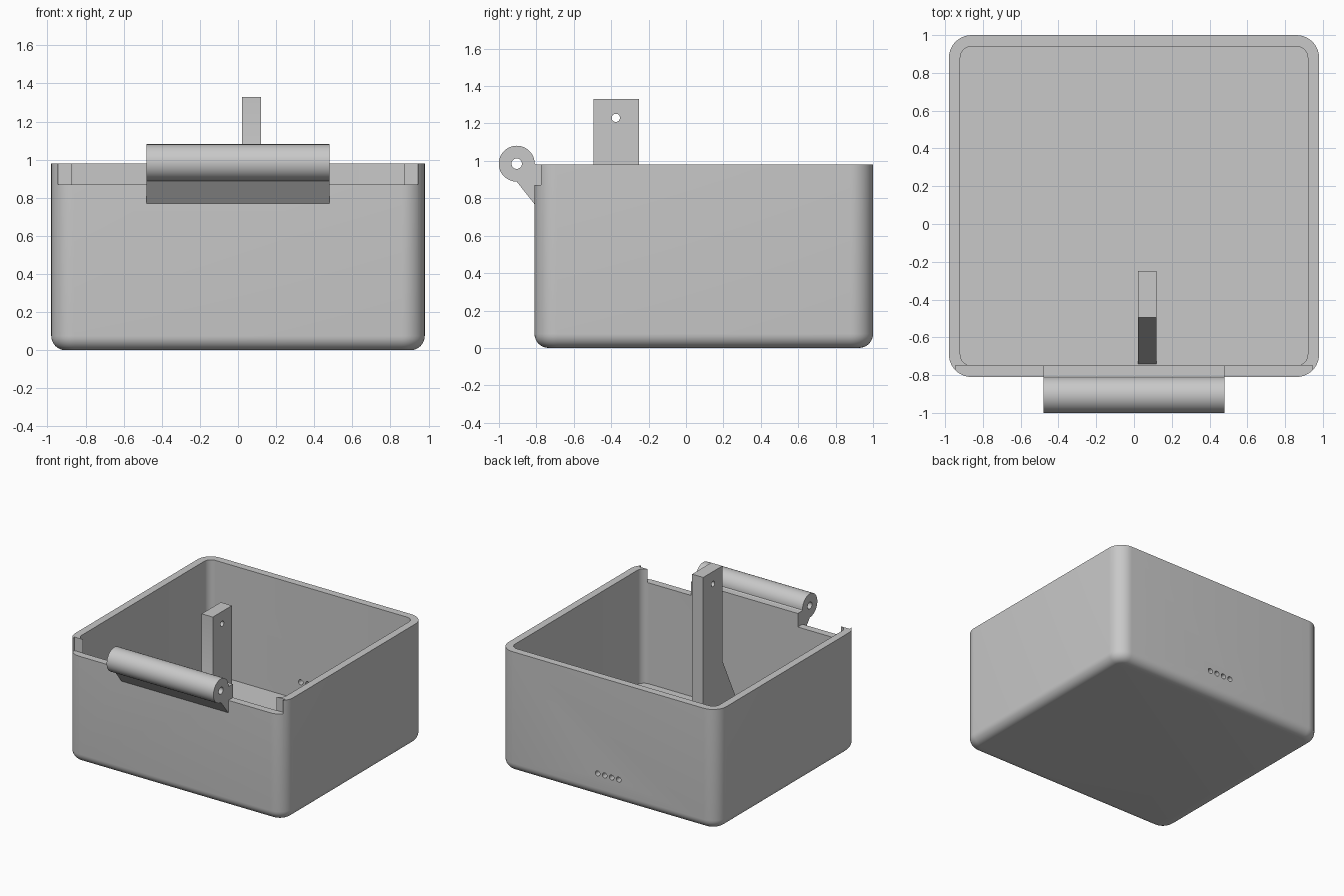
import bpy, bmesh
from math import sin, cos, pi, radians
from mathutils import Matrix, Vector

if "Cube" in bpy.data.objects:
    bpy.data.objects.remove(bpy.data.objects["Cube"], do_unlink=True)

grey = bpy.data.materials.new("plain grey")
grey.use_nodes = True
COLOUR = (0.58, 0.58, 0.58, 1)
grey.diffuse_color = COLOUR
grey.node_tree.nodes["Principled BSDF"].inputs["Base Color"].default_value = COLOUR


def make(name, bm):
    bmesh.ops.recalc_face_normals(bm, faces=bm.faces)
    mesh = bpy.data.meshes.new(name)
    bm.to_mesh(mesh)
    bm.free()
    mesh.materials.append(grey)
    ob = bpy.data.objects.new(name, mesh)
    bpy.context.collection.objects.link(ob)
    return ob


def add_box(bm, x0, x1, y0, y1, z0, z1):
    centre = Vector((x0 + x1, y0 + y1, z0 + z1)) / 2
    size = Matrix.Diagonal((x1 - x0, y1 - y0, z1 - z0, 1))
    bmesh.ops.create_cube(bm, size=1, matrix=Matrix.Translation(centre) @ size)


def add_rod(bm, centre, radius, length, axis, sides=32):
    turn = Matrix.Rotation(pi / 2, 4, "Y" if axis == "X" else "X")
    bmesh.ops.create_cone(bm, cap_ends=True, segments=sides, radius1=radius, radius2=radius,
                          depth=length, matrix=Matrix.Translation(centre) @ turn)


def prism(name, profile, x0, x1):
    """Extrude a (y, z) profile along x."""
    bm = bmesh.new()
    face = bm.faces.new([bm.verts.new((x0, y, z)) for y, z in profile])
    out = bmesh.ops.extrude_face_region(bm, geom=[face])
    moved = [v for v in out["geom"] if isinstance(v, bmesh.types.BMVert)]
    bmesh.ops.translate(bm, verts=moved, vec=(x1 - x0, 0, 0))
    return make(name, bm)


def cut(ob, bm):
    cutter = make("cutter", bm)
    cutter.hide_render = True
    mod = ob.modifiers.new("cut", "BOOLEAN")
    mod.operation, mod.solver, mod.object = "DIFFERENCE", "EXACT", cutter
    bpy.context.view_layer.objects.active = ob
    bpy.ops.object.modifier_apply(modifier=mod.name)
    bpy.data.objects.remove(cutter, do_unlink=True)


def smooth(ob):
    bpy.ops.object.select_all(action="DESELECT")
    ob.select_set(True)
    bpy.context.view_layer.objects.active = ob
    bpy.ops.object.shade_smooth_by_angle(angle=radians(30))


# Open box: rounded rectangular rings lofted up the outside and down the inside
HALF_X, FRONT, BACK, TOP = 0.98, -0.81, 1.0, 0.98
CORNER, FILLET, WALL, FLOOR = 0.12, 0.075, 0.06, 0.05


def ring(bm, inset, z, steps=10):
    r = CORNER - inset
    cx, cf, cb = HALF_X - CORNER, FRONT + CORNER, BACK - CORNER
    verts = []
    for k, (x, y) in enumerate([(cx, cb), (-cx, cb), (-cx, cf), (cx, cf)]):
        for i in range(steps + 1):
            a = (k + i / steps) * pi / 2
            verts.append(bm.verts.new((x + r * cos(a), y + r * sin(a), z)))
    return verts


bm = bmesh.new()
levels = []
for i in range(9):
    a = i / 8 * pi / 2
    levels.append((FILLET * (1 - sin(a)), FILLET * (1 - cos(a))))
levels += [(0, TOP), (WALL, TOP), (WALL, FLOOR)]
rings = [ring(bm, *level) for level in levels]
for low, high in zip(rings, rings[1:]):
    for i in range(len(low)):
        j = (i + 1) % len(low)
        bm.faces.new((low[i], low[j], high[j], high[i]))
bm.faces.new(rings[0])
bm.faces.new(rings[-1])
box = make("box_body", bm)

# Lowered front rim on both sides of the hinge, and four vent holes at the back
bm = bmesh.new()
for x0, x1 in ((-0.945, -0.48), (0.48, 0.945)):
    add_box(bm, x0, x1, -0.9, -0.749, 0.87, 1.1)
for i in range(4):
    add_rod(bm, (0.063 * (i - 1.5), 0.97, 0.195), 0.021, 0.2, "Y", 24)
cut(box, bm)
smooth(box)

# Hinge barrel with its sloping support
HY, HZ, HR = -0.905, 0.985, 0.096
arc = [-pi / 2 - i / 36 * 1.5 * pi for i in range(37)]
profile = [(HY + HR * cos(a), HZ + HR * sin(a)) for a in arc]
profile += [(-0.8, 0.979), (-0.78, 0.979), (-0.78, 0.77), (-0.811, 0.77)]
hinge = prism("hinge_barrel", profile, -0.48, 0.48)
bm = bmesh.new()
add_rod(bm, (0, HY, HZ), 0.028, 1.2, "X")
cut(hinge, bm)
smooth(hinge)

# Upright post with a sloping brace and a pin hole
post = prism("support_post", [(-0.25, 0.03), (-0.25, 1.33), (-0.495, 1.33),
                              (-0.495, 0.56), (-0.74, FLOOR), (-0.74, 0.03)], 0.02, 0.12)
bm = bmesh.new()
add_rod(bm, (0.07, -0.375, 1.23), 0.022, 0.3, "X")
cut(post, bm)
smooth(post)
